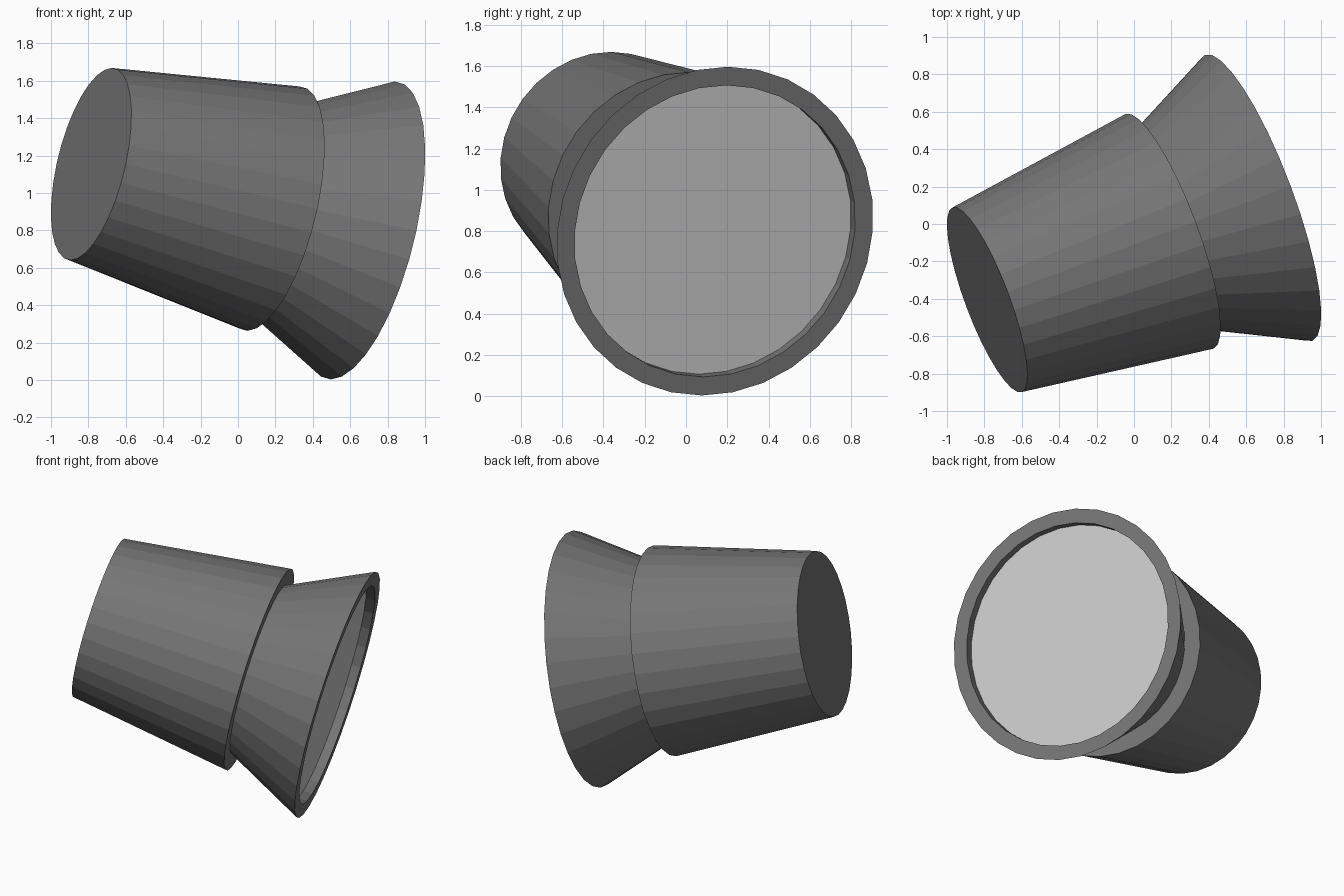
import bpy, bmesh
from math import cos, sin, tau
from mathutils import Vector

if "Cube" in bpy.data.objects:
    bpy.data.objects.remove(bpy.data.objects["Cube"])

SIDES = 32
BACK = Vector((-0.785, -0.405, 1.155))    # centre of the small rear cap
FRONT = Vector((0.667, 0.14, 0.80))       # centre of the flared rim
LENGTH = (FRONT - BACK).length
TILT = (FRONT - BACK).to_track_quat('Z', 'Y')


def material(name, grey):
    m = bpy.data.materials.new(name)
    m.diffuse_color = (grey, grey, grey, 1)
    m.use_nodes = True
    m.node_tree.nodes["Principled BSDF"].inputs["Base Color"].default_value = m.diffuse_color
    return m


def lathe(name, profile, mat, cap_start=False, cap_end=False):
    """Spin (radius, height) points around the lamp axis, flat shaded."""
    bm = bmesh.new()
    rings = [[bm.verts.new((r * cos(tau * i / SIDES), r * sin(tau * i / SIDES), h))
              for i in range(SIDES)] for r, h in profile]
    for a, b in zip(rings, rings[1:]):
        for i in range(SIDES):
            j = (i + 1) % SIDES
            bm.faces.new((a[i], a[j], b[j], b[i]))
    if cap_start:
        bm.faces.new(rings[0][::-1])
    if cap_end:
        bm.faces.new(rings[-1])
    mesh = bpy.data.meshes.new(name)
    bm.to_mesh(mesh)
    bm.free()
    mesh.materials.append(mat)
    ob = bpy.data.objects.new(name, mesh)
    ob.location = BACK
    ob.rotation_mode = 'QUATERNION'
    ob.rotation_quaternion = TILT
    bpy.context.collection.objects.link(ob)
    return ob


dark = material("dark_grey", 0.18)
light = material("light_grey", 0.8)

# Tapered rear housing, closed at both ends
lathe("housing", [(0.527, 0), (0.67, 1.068)], dark, True, True)

# Flared hood with a flat rim and a shallow recess
recess = LENGTH - 0.06
lathe("hood", [(0.56, 1.068), (0.817, LENGTH), (0.725, LENGTH), (0.725, recess)], dark)

# Flat lens at the bottom of the recess
lathe("lens", [(0.725, recess)], light, cap_end=True)
